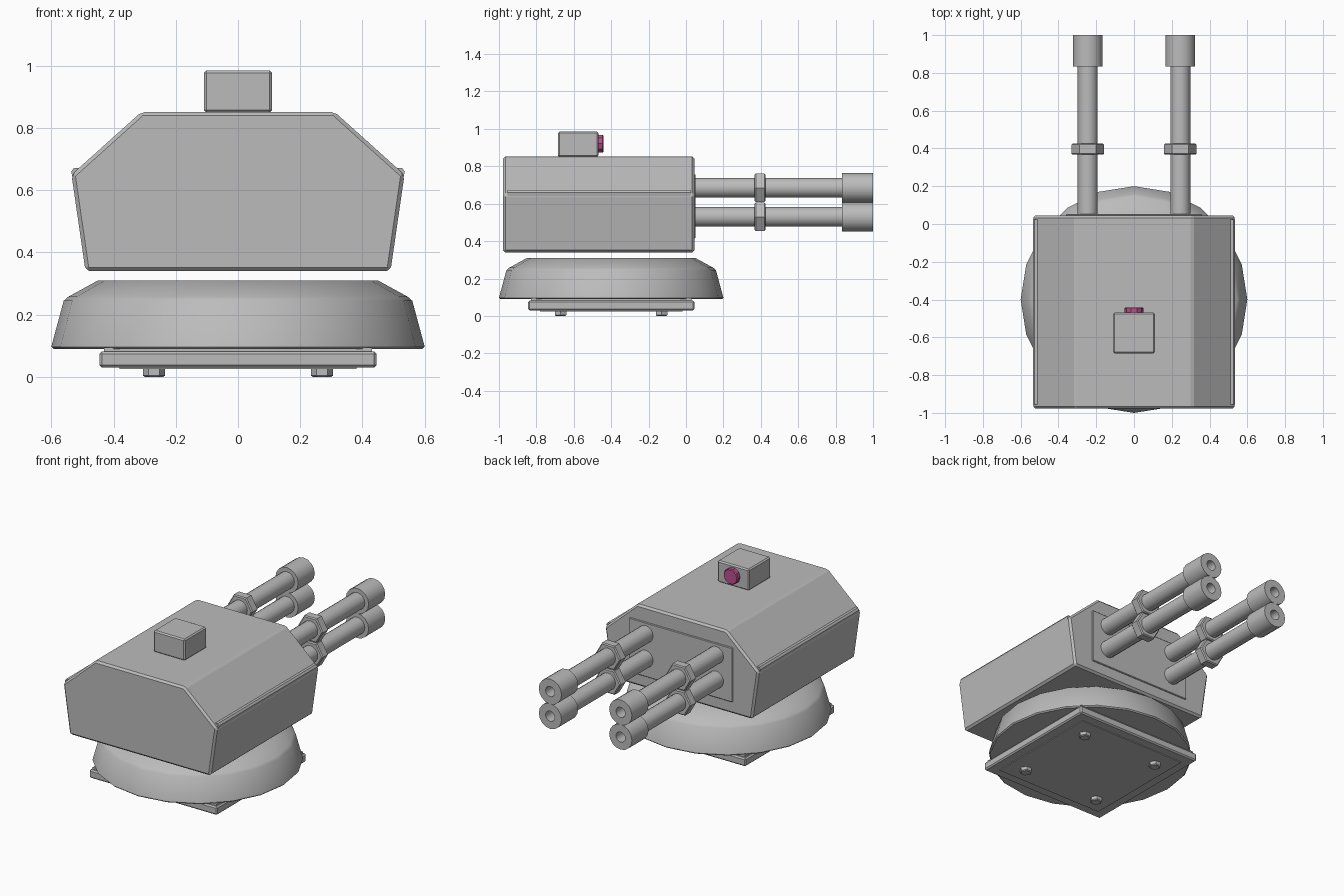
import bpy, bmesh, math
from mathutils import Matrix, Vector

cube = bpy.data.objects.get("Cube")
if cube:
    bpy.data.objects.remove(cube, do_unlink=True)


def material(name, rgb):
    m = bpy.data.materials.new(name)
    m.use_nodes = True
    m.diffuse_color = (*rgb, 1)
    m.node_tree.nodes["Principled BSDF"].inputs["Base Color"].default_value = (*rgb, 1)
    return m


GREY = material("metal grey", (0.5, 0.5, 0.5))
PINK = material("lens pink", (0.5, 0.08, 0.26))
BASE_Y = -0.4


def finish(name, bm, mat=GREY, bevel=0.0, smooth=35):
    bmesh.ops.recalc_face_normals(bm, faces=bm.faces)
    mesh = bpy.data.meshes.new(name)
    bm.to_mesh(mesh)
    bm.free()
    mesh.materials.append(mat)
    ob = bpy.data.objects.new(name, mesh)
    bpy.context.collection.objects.link(ob)
    if bevel:
        mod = ob.modifiers.new("Bevel", "BEVEL")
        mod.width = bevel
        mod.segments = 1
        mod.limit_method = "ANGLE"
        mod.angle_limit = math.radians(30)
    bpy.ops.object.select_all(action="DESELECT")
    ob.select_set(True)
    bpy.context.view_layer.objects.active = ob
    if smooth:
        bpy.ops.object.shade_smooth_by_angle(angle=math.radians(smooth))
    return ob


def box(name, lo, hi, bevel=0.0):
    lo, hi = Vector(lo), Vector(hi)
    bm = bmesh.new()
    bmesh.ops.create_cube(bm, size=1, matrix=Matrix.Translation((lo + hi) / 2)
                          @ Matrix.Diagonal((*(hi - lo), 1)))
    return finish(name, bm, bevel=bevel, smooth=0)


def prism(name, outline, y0, y1, bevel=0.0):
    """Extrude an x-z outline along y."""
    bm = bmesh.new()
    face = bm.faces.new([bm.verts.new((x, y0, z)) for x, z in outline])
    ext = bmesh.ops.extrude_face_region(bm, geom=[face])
    moved = [v for v in ext["geom"] if isinstance(v, bmesh.types.BMVert)]
    bmesh.ops.translate(bm, verts=moved, vec=(0, y1 - y0, 0))
    return finish(name, bm, bevel=bevel, smooth=0)


def lathe(name, profile, sides, origin, along_y=False, mat=GREY, smooth=35):
    """Stack rings of (radius, height) and cap both ends."""
    bm = bmesh.new()
    rings = []
    for r, h in profile:
        ring = []
        for i in range(sides):
            a = math.tau * i / sides
            c, s = r * math.cos(a), r * math.sin(a)
            p = Vector((c, h, s) if along_y else (c, s, h))
            ring.append(bm.verts.new(p + Vector(origin)))
        rings.append(ring)
    for a, b in zip(rings, rings[1:]):
        for i in range(sides):
            j = (i + 1) % sides
            bm.faces.new((a[i], a[j], b[j], b[i]))
    bm.faces.new(rings[0])
    bm.faces.new(rings[-1])
    return finish(name, bm, mat, smooth=smooth)


# Mounting plate, its raised underside panel and bolts
box("mounting_plate", (-0.445, BASE_Y - 0.445, 0.03), (0.445, BASE_Y + 0.445, 0.082), 0.008)
box("underside_panel", (-0.38, BASE_Y - 0.38, 0.025), (0.38, BASE_Y + 0.38, 0.035))
box("plate_spacer", (-0.43, BASE_Y - 0.43, 0.08), (0.43, BASE_Y + 0.43, 0.095))
for sx in (-1, 1):
    for sy in (-1, 1):
        lathe("mounting_bolt", [(0.03, 0), (0.036, 0.005), (0.036, 0.03)], 6,
              (sx * 0.27, BASE_Y + sy * 0.27, 0), smooth=0)

# Turntable
lathe("turntable", [(0.593, 0.09), (0.6, 0.097), (0.56, 0.245), (0.545, 0.258), (0.45, 0.31)],
      20, (0, BASE_Y, 0))

# Housing with side trim strips and rear panel
half = [(0.49, 0.34), (0.535, 0.65), (0.31, 0.852)]
prism("housing", half + [(-x, z) for x, z in reversed(half)], -0.978, 0.045, 0.012)
for s in (-1, 1):
    strip = [(0.515, 0.637), (0.531, 0.637), (0.536, 0.66), (0.527, 0.672), (0.505, 0.672)]
    prism("trim_strip", [(s * x, z) for x, z in strip], -0.955, 0.025)
box("gun_panel", (-0.36, 0.03, 0.415), (0.36, 0.052, 0.757), 0.004)

# Four guns: barrel, collar and hollow muzzle
for x in (-0.245, 0.245):
    for z in (0.53, 0.685):
        at = (x, 0, z)
        lathe("gun_barrel", [(0.053, 0.04), (0.053, 0.85)], 16, at, True)
        lathe("gun_collar", [(0.08, 0.367), (0.087, 0.373), (0.087, 0.42), (0.08, 0.426)],
              6, at, True, smooth=0)
        lathe("gun_muzzle", [(0.079, 0.835), (0.079, 1.0), (0.032, 1.0), (0.032, 0.9)],
              16, at, True)

# Sensor box and lens
box("sensor_box", (-0.11, -0.685, 0.85), (0.11, -0.468, 0.985), 0.008)
lathe("sensor_lens", [(0.05, -0.475), (0.05, -0.446), (0.045, -0.441)], 10,
      (0, 0, 0.921), True, PINK)
